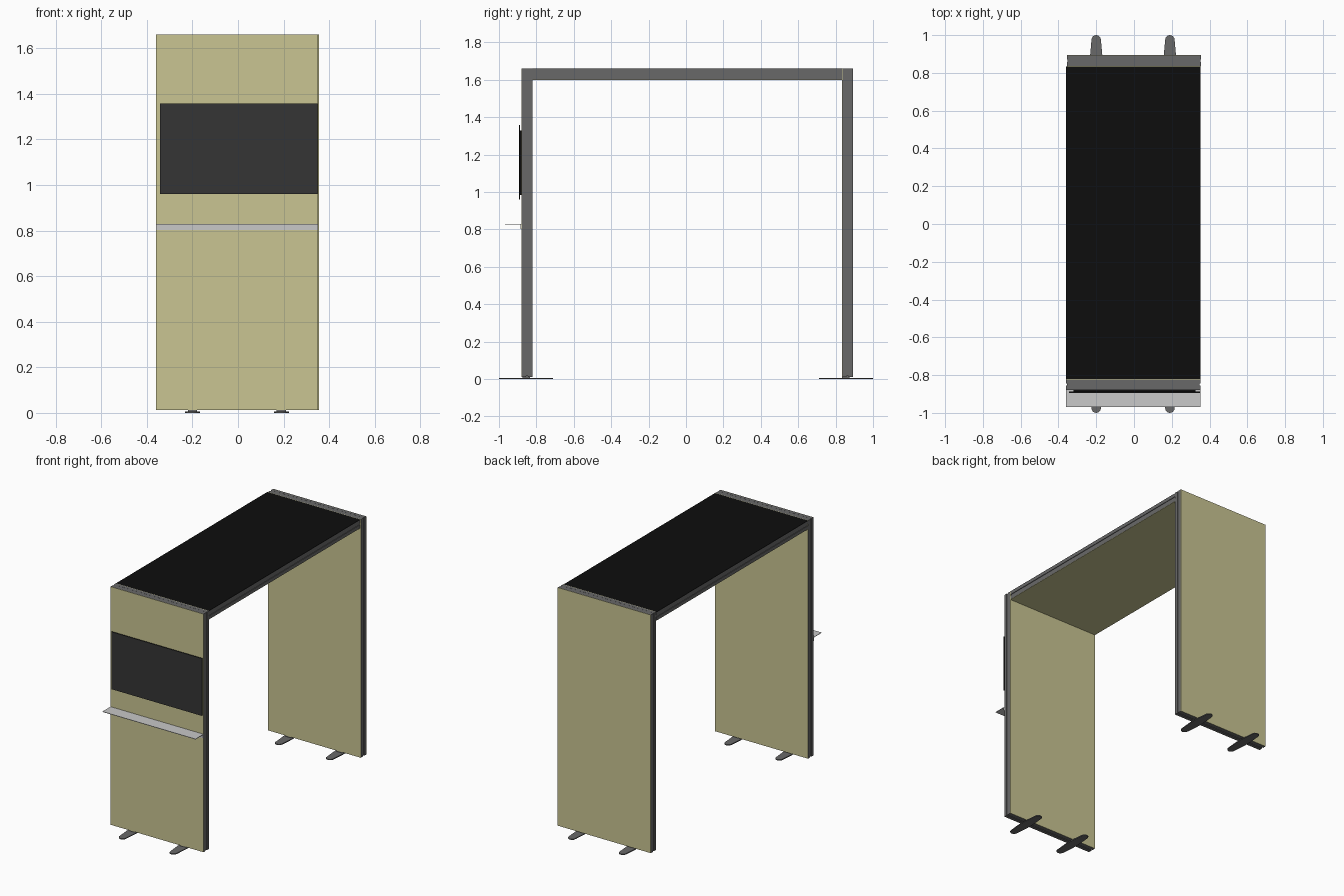
import bpy, bmesh, math

if "Cube" in bpy.data.objects:
    bpy.data.objects.remove(bpy.data.objects["Cube"])


def material(name, rgb):
    m = bpy.data.materials.new(name)
    m.diffuse_color = (*rgb, 1)
    m.use_nodes = True
    m.node_tree.nodes["Principled BSDF"].inputs["Base Color"].default_value = m.diffuse_color
    return m


GREY = material("frame grey", (0.14, 0.14, 0.14))
KHAKI = material("khaki panel", (0.585, 0.56, 0.29))
BLACK = material("black", (0.004, 0.004, 0.004))
SCREEN = material("screen grey", (0.036, 0.036, 0.036))
SHELF = material("light grey", (0.58, 0.58, 0.58))


def finish(name, bm, mat):
    bmesh.ops.recalc_face_normals(bm, faces=bm.faces)
    me = bpy.data.meshes.new(name)
    bm.to_mesh(me)
    bm.free()
    me.materials.append(mat)
    ob = bpy.data.objects.new(name, me)
    bpy.context.collection.objects.link(ob)
    return ob


def boxes(name, mat, *extents):
    """One object from boxes given as (x0, x1, y0, y1, z0, z1)."""
    bm = bmesh.new()
    for x0, x1, y0, y1, z0, z1 in extents:
        new = bmesh.ops.create_cube(bm, size=1)["verts"]
        for v in new:
            v.co = ((x0 + x1) / 2 + v.co.x * (x1 - x0),
                    (y0 + y1) / 2 + v.co.y * (y1 - y0),
                    (z0 + z1) / 2 + v.co.z * (z1 - z0))
    return finish(name, bm, mat)


TOP, LOW, T, SKIN = 1.66, 0.012, 0.06, 0.002
G = 0.004    # depth of the groove around the frame edges


def wall(name, x0, x1, y0):
    y1 = y0 + T
    # two rails with a recessed core leave a groove around the edge
    boxes(name + "_frame", GREY,
          (x0, x1, y0 + SKIN, y0 + 0.024, LOW, TOP),
          (x0, x1, y1 - 0.024, y1 - SKIN, LOW, TOP),
          (x0 + G, x1 - G, y0 + 0.024, y1 - 0.024, LOW + G, TOP - 0.0005))
    boxes(name + "_outer_panel", KHAKI, (x0, x1, y0, y0 + SKIN, LOW, TOP))
    boxes(name + "_inner_panel", KHAKI, (x0, x1, y1 - SKIN, y1, LOW, TOP))


wall("front_wall", -0.36, 0.352, -0.88)
wall("back_wall", -0.356, 0.356, 0.834)

# Roof: grooved frame, black top, khaki ceiling
rx0, rx1, ry0, ry1 = -0.36, 0.352, -0.82, 0.834
zb = TOP - T
boxes("roof_frame", GREY,
      (rx0, rx1, ry0, ry1, zb + SKIN, zb + 0.024),
      (rx0, rx1, ry0, ry1, TOP - 0.024, TOP - SKIN),
      (rx0 + G, rx1 - G, ry0, ry1, zb + 0.024, TOP - 0.024))
boxes("roof_top", BLACK, (rx0, rx1, ry0, ry1, TOP - SKIN, TOP))
boxes("ceiling_panel", KHAKI, (rx0, rx1, ry0, ry1, zb, zb + SKIN))

# Wall screen
boxes("screen_casing", BLACK,
      (-0.343, 0.349, -0.892, -0.888, 0.96, 1.357),
      (-0.32, 0.326, -0.888, -0.88, 0.985, 1.33))
boxes("screen_face", SCREEN, (-0.343, 0.349, -0.894, -0.892, 0.96, 1.357))

# Thin shelf with a mounting strip under it
boxes("shelf", SHELF,
      (-0.36, 0.352, -0.968, -0.88, 0.826, 0.829),
      (-0.36, 0.352, -0.886, -0.88, 0.803, 0.826))


def foot(name, cx, cy):
    """Flat round-ended foot, widest in the middle."""
    bm = bmesh.new()
    r, reach, mid = 0.025, 0.145, 0.033
    pts = []
    for s in (1, -1):
        for i in range(9):
            a = math.pi * i / 8
            pts.append((s * r * math.cos(a), s * (reach - r + r * math.sin(a))))
        pts.append((-s * mid, s * 0.03))
        pts.append((-s * mid, -s * 0.03))
    face = bm.faces.new([bm.verts.new((cx + x, cy + y, 0)) for x, y in pts])
    out = bmesh.ops.extrude_face_region(bm, geom=[face])["geom"]
    for v in out:
        if isinstance(v, bmesh.types.BMVert):
            v.co.z = 0.006
    finish(name, bm, GREY)
    boxes(name + "_mount", GREY,
          (cx - 0.02, cx + 0.02, cy - 0.02, cy + 0.02, 0.005, LOW + 0.006))


for side, cy in (("front", -0.855), ("back", 0.855)):
    for hand, cx in (("left", -0.2), ("right", 0.19)):
        foot(f"{side}_{hand}_foot", cx, cy)
